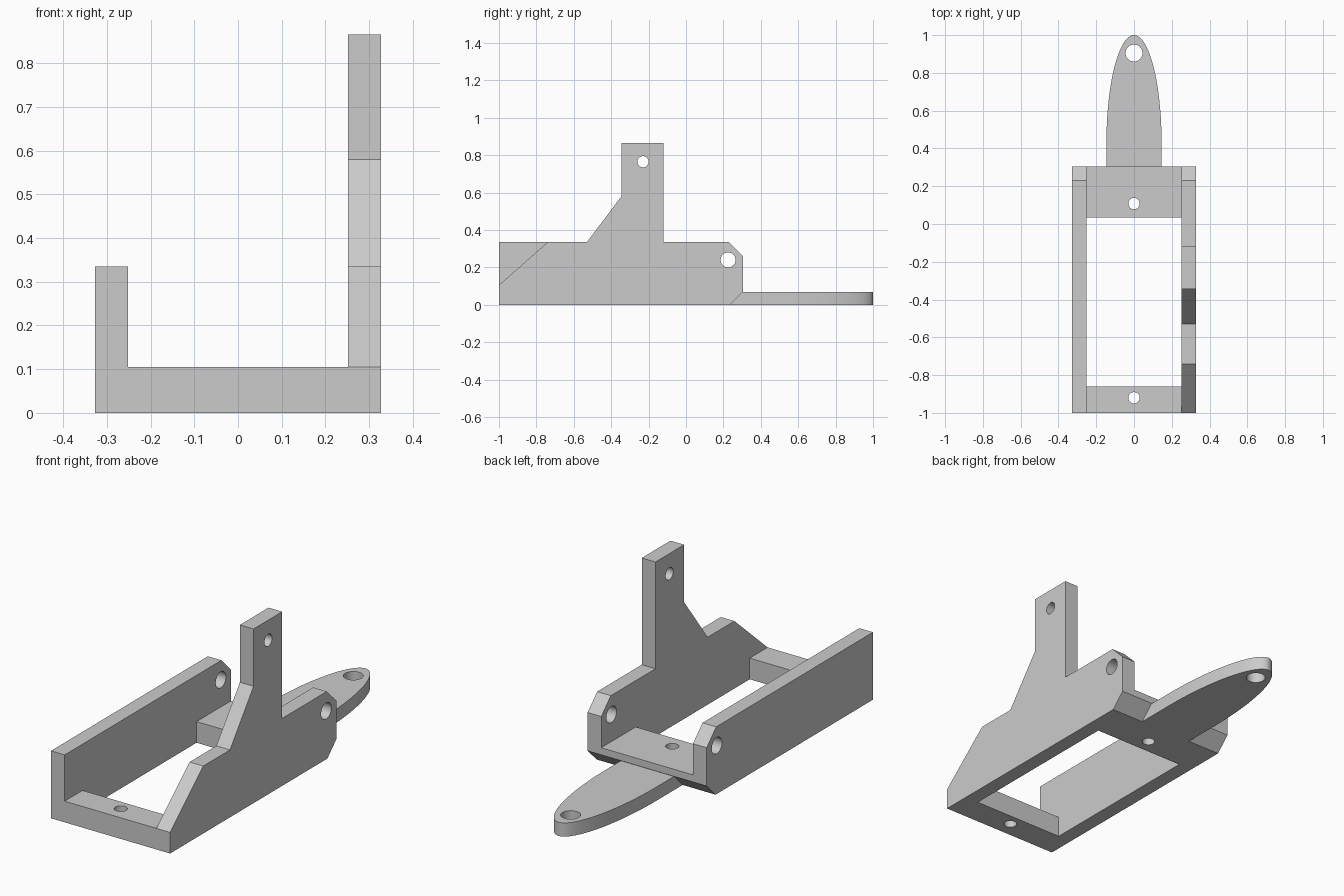
import bpy, bmesh, math
from mathutils import Vector

if "Cube" in bpy.data.objects:
    bpy.data.objects.remove(bpy.data.objects["Cube"], do_unlink=True)

grey = bpy.data.materials.new("plain grey")
grey.use_nodes = True
grey.diffuse_color = (0.6, 0.6, 0.6, 1)
grey.node_tree.nodes["Principled BSDF"].inputs["Base Color"].default_value = (0.6, 0.6, 0.6, 1)


def prism(name, profile, place, start, end):
    """Extrude a closed 2D profile between two depths; place maps (a, b, depth) to 3D."""
    bm = bmesh.new()
    face = bm.faces.new([bm.verts.new(place(a, b, start)) for a, b in profile])
    extruded = bmesh.ops.extrude_face_region(bm, geom=[face])["geom"]
    offset = Vector(place(0, 0, end)) - Vector(place(0, 0, start))
    bmesh.ops.translate(bm, vec=offset, verts=[v for v in extruded if isinstance(v, bmesh.types.BMVert)])
    bmesh.ops.recalc_face_normals(bm, faces=bm.faces)
    mesh = bpy.data.meshes.new(name)
    bm.to_mesh(mesh)
    bm.free()
    mesh.materials.append(grey)
    obj = bpy.data.objects.new(name, mesh)
    bpy.context.collection.objects.link(obj)
    return obj


def side(a, b, depth):    # profile in y, z extruded along x
    return (depth, a, b)


def flat(a, b, depth):    # profile in x, y extruded along z
    return (a, b, depth)


def circle(a, b, r, n=48):
    return [(a + r * math.cos(2 * math.pi * i / n), b + r * math.sin(2 * math.pi * i / n)) for i in range(n)]


def drill(obj, a, b, r, place):
    """Cut a round hole straight through the part."""
    cutter = prism("drill", circle(a, b, r), place, -2, 2)
    cutter.hide_render = True
    mod = obj.modifiers.new("hole", "BOOLEAN")
    mod.operation, mod.solver, mod.object = "DIFFERENCE", "EXACT", cutter
    bpy.context.view_layer.update()
    graph = bpy.context.evaluated_depsgraph_get()
    mesh = bpy.data.meshes.new_from_object(obj.evaluated_get(graph))
    obj.modifiers.clear()
    obj.data = mesh
    bpy.data.objects.remove(cutter, do_unlink=True)


def smooth(obj):
    bpy.ops.object.select_all(action="DESELECT")
    obj.select_set(True)
    bpy.context.view_layer.objects.active = obj
    bpy.ops.object.shade_smooth_by_angle(angle=math.radians(30))


# Side walls share the chamfered rear end
rear = [(0.23, 0.335), (0.305, 0.26), (0.305, 0.07), (0.235, 0)]
low_wall = prism("low_side_wall", [(-1, 0), (-1, 0.335)] + rear, side, -0.327, -0.252)
tall_wall = prism("tall_side_wall", [
    (-1, 0), (-1, 0.105), (-0.74, 0.335), (-0.53, 0.335), (-0.345, 0.58),
    (-0.345, 0.865), (-0.12, 0.865), (-0.12, 0.335)] + rear, side, 0.252, 0.327)
for wall in (low_wall, tall_wall):
    drill(wall, 0.225, 0.24, 0.04, side)
drill(tall_wall, -0.23, 0.765, 0.03, side)

# Cross bars between the walls
front_bar = prism("front_cross_bar", [(-1, 0), (-1, 0.105), (-0.86, 0.105), (-0.86, 0)],
                  side, -0.252, 0.252)
drill(front_bar, 0, -0.92, 0.03, flat)
rear_bar = prism("rear_cross_bar", [(0.035, 0), (0.035, 0.105), (0.305, 0.105), (0.305, 0.07), (0.235, 0)],
                 side, -0.252, 0.252)
drill(rear_bar, 0, 0.108, 0.03, flat)

# Rounded tongue: straight root, half-ellipse tip
steps = 64
tip = [(0.146 * math.cos(math.pi * i / steps), 0.43 + 0.57 * math.sin(math.pi * i / steps))
       for i in range(steps + 1)]
tongue = prism("rear_tongue", [(-0.146, 0.235), (0.146, 0.235)] + tip, flat, 0, 0.068)
for v in tongue.data.vertices:    # root follows the chamfer of the rear bar
    if v.co.y < 0.24 and v.co.z > 0.05:
        v.co.y = 0.303
drill(tongue, 0, 0.905, 0.045, flat)

for part in (low_wall, tall_wall, front_bar, rear_bar, tongue):
    smooth(part)
